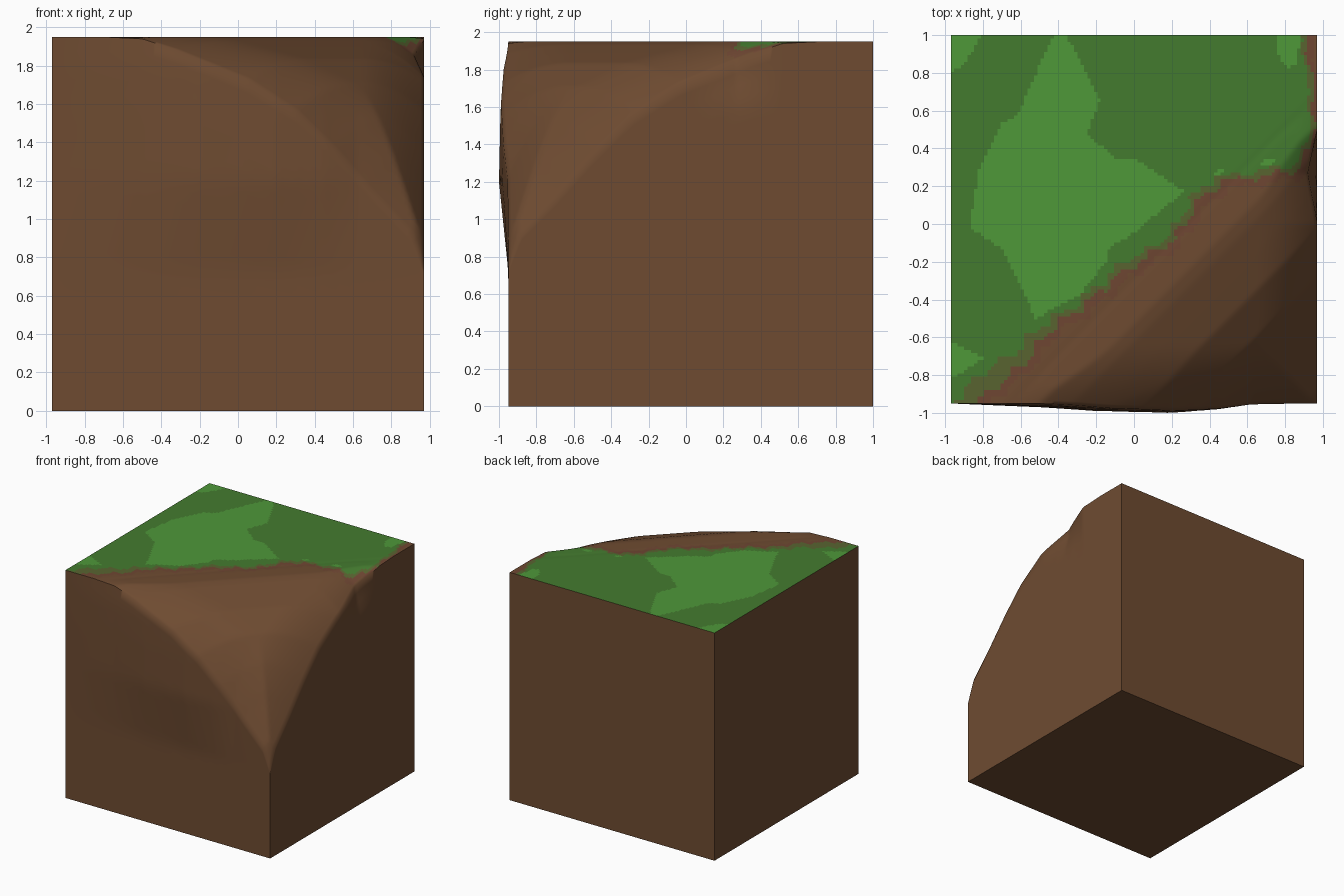
import bpy, bmesh, math

if "Cube" in bpy.data.objects:
    bpy.data.objects.remove(bpy.data.objects["Cube"])

X0, X1, Y0, Y1, TOP = -0.97, 0.97, -0.95, 1.0, 1.95
N, ROWS = 110, 26


def material(name, rgb):
    m = bpy.data.materials.new(name)
    lin = [((c / 255 + 0.055) / 1.055) ** 2.4 for c in rgb]
    m.diffuse_color = (*lin, 1)
    m.use_nodes = True
    m.node_tree.nodes["Principled BSDF"].inputs["Base Color"].default_value = m.diffuse_color
    return m


def lerp_table(t, pts):
    if t <= pts[0][0]:
        return pts[0][1]
    for (a, u), (b, v) in zip(pts, pts[1:]):
        if t <= b:
            return u + (v - u) * (t - a) / (b - a)
    return pts[-1][1]


def inside(x, y, poly):
    hit = False
    for (ax, ay), (bx, by) in zip(poly, poly[1:] + poly[:1]):
        if (ay > y) != (by > y) and x < ax + (bx - ax) * (y - ay) / (by - ay):
            hit = not hit
    return hit


# Height falls with the distance from the diagonal towards the eroded corner
SLOPE = [(0.25, 1.95), (0.45, 1.94), (0.62, 1.885), (0.8, 1.81), (1.0, 1.725), (1.25, 1.56),
         (1.45, 1.36), (1.65, 1.13), (1.85, 0.92), (1.92, 0.74)]


def height(x, y):
    d = x - y
    u = min(min(X1 - x, y - Y0) / 0.32, 1)
    amp = lerp_table(d, [(0.3, 0.0), (0.75, 0.07), (1.2, 0.14), (1.6, 0.2)])
    return min(TOP, lerp_table(d, SLOPE) + amp * (1 - (1 - u) ** 2))


# Slight swelling of the front wall and dent of the right wall
BULGE_X = [(-0.97, 0), (-0.5, 0.4), (-0.2, 0.8), (0.2, 1), (0.45, 0.6), (0.62, 0.1), (0.97, 0)]
BULGE_Z = [(0.72, 0), (1.2, 1), (1.55, 0.85), (1.8, 0.6), (1.95, 0)]
DENT_Y = [(0, 0), (0.27, 1), (0.5, 0)]


def warp(x, y, z):
    near_front = max(0, 1 - (y - Y0) / 0.3)
    near_right = max(0, 1 - (X1 - x) / 0.3)
    dy = -0.05 * lerp_table(x, BULGE_X) * lerp_table(z, BULGE_Z) * near_front
    dx = -0.05 * lerp_table(y, DENT_Y) * lerp_table(z, [(1.6, 0), (1.8, 1)]) * near_right
    return (x + dx, y + dy, z)


# Grass outline and light patches, seen from above
GRASS = [(-1.4, -1.1), (-0.97, -0.97), (-0.85, -0.82), (-0.6, -0.66), (-0.52, -0.56),
         (-0.3, -0.42), (-0.05, -0.2), (0.13, -0.1), (0.22, -0.02), (0.3, 0.13),
         (0.42, 0.24), (0.6, 0.27), (0.75, 0.29), (0.88, 0.31), (0.92, 0.4),
         (0.93, 0.7), (0.9, 0.85), (0.88, 1.3), (-1.4, 1.3)]
PATCHES = [
    [(-0.4, 1.05), (-0.33, 0.95), (-0.18, 0.65), (-0.25, 0.48), (-0.1, 0.35), (0.0, 0.35),
     (0.27, 0.17), (0.15, 0.08), (0, -0.05), (-0.13, -0.12), (-0.15, -0.2), (-0.28, -0.37),
     (-0.52, -0.5), (-0.7, -0.13), (-0.87, -0.02), (-0.82, 0.3), (-0.7, 0.53), (-0.62, 0.57),
     (-0.45, 0.95)],
    [(-1, 1.1), (-1, 0.79), (-0.9, 0.84), (-0.78, 1.05)],
    [(-1, -0.63), (-0.93, -0.64), (-0.8, -0.71), (-0.93, -0.8), (-1, -0.81)],
    [(0.74, 1.1), (0.77, 0.87), (0.82, 0.83), (0.87, 0.85), (0.88, 1.1)],
    [(0.64, 0.3), (0.7, 0.34), (0.77, 0.34), (0.72, 0.3)],
    [(0.42, 0.26), (0.46, 0.29), (0.49, 0.28), (0.46, 0.26)],
]


def top_colour(x, y):
    if any(inside(x, y, p) for p in PATCHES):
        return 2
    j = 0.012 * math.sin(23 * (x + y)) + 0.008 * math.sin(51 * (x + y) + 1)
    wide = max(0, min(1, (-x - 0.4) / 0.3))
    for colour, s in ((1, 0), (3, 0.025 + 0.045 * wide), (4, 0.06 + 0.05 * wide)):
        s += j
        if inside(x - s, y + s, GRASS):
            return colour
    return 0


# Eroded earth block: top surface
bm = bmesh.new()
top = {}
for i in range(N + 1):
    for j in range(N + 1):
        x, y = X0 + (X1 - X0) * i / N, Y0 + (Y1 - Y0) * j / N
        top[i, j] = bm.verts.new(warp(x, y, height(x, y)))
for i in range(N):
    for j in range(N):
        f = bm.faces.new([top[i, j], top[i + 1, j], top[i + 1, j + 1], top[i, j + 1]])
        x, y = X0 + (X1 - X0) * (i + 0.5) / N, Y0 + (Y1 - Y0) * (j + 0.5) / N
        f.material_index = top_colour(x, y)

# Side walls and base
ring = ([(i, 0) for i in range(N)] + [(N, j) for j in range(N)]
        + [(i, N) for i in range(N, 0, -1)] + [(0, j) for j in range(N, 0, -1)])
columns = []
for i, j in ring:
    x, y = X0 + (X1 - X0) * i / N, Y0 + (Y1 - Y0) * j / N
    h = height(x, y)
    columns.append([bm.verts.new(warp(x, y, h * k / ROWS)) for k in range(ROWS)] + [top[i, j]])
for a, b in zip(columns, columns[1:] + columns[:1]):
    for k in range(ROWS):
        bm.faces.new([a[k], b[k], b[k + 1], a[k + 1]])
bm.faces.new([c[0] for c in reversed(columns)])

mesh = bpy.data.meshes.new("earth_block")
bm.to_mesh(mesh)
bm.free()
for name, rgb in (("earth brown", (110, 75, 49)), ("grass green", (68, 123, 47)),
                  ("light grass green", (78, 152, 57)), ("olive edge", (88, 100, 48)),
                  ("reddish soil", (110, 70, 50))):
    mesh.materials.append(material(name, rgb))
block = bpy.data.objects.new("earth_block", mesh)
bpy.context.collection.objects.link(block)
bpy.context.view_layer.objects.active = block
block.select_set(True)
bpy.ops.object.shade_smooth_by_angle(angle=math.radians(60))
